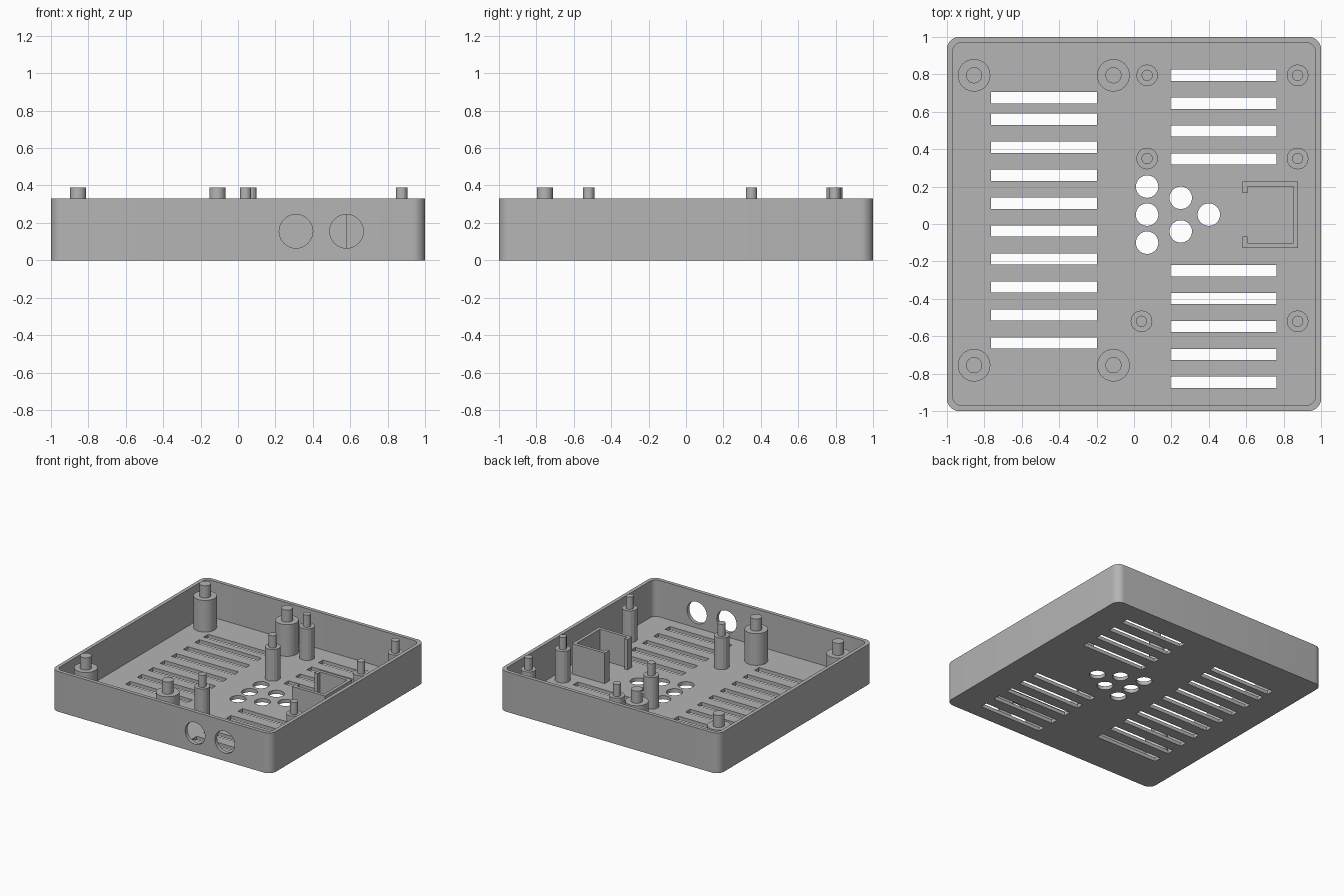
import bpy, bmesh, math
from mathutils import Matrix, Vector

old = bpy.data.objects.get("Cube")
if old:
    bpy.data.objects.remove(old, do_unlink=True)

HEIGHT, FLOOR, WALL = 0.33, 0.03, 0.03

grey = bpy.data.materials.new("plain grey plastic")
grey.use_nodes = True
grey.diffuse_color = (0.46, 0.46, 0.46, 1)
grey.node_tree.nodes["Principled BSDF"].inputs["Base Color"].default_value = (0.46, 0.46, 0.46, 1)


def finish(name, bm):
    bmesh.ops.recalc_face_normals(bm, faces=bm.faces)
    mesh = bpy.data.meshes.new(name)
    bm.to_mesh(mesh)
    bm.free()
    mesh.materials.append(grey)
    obj = bpy.data.objects.new(name, mesh)
    bpy.context.collection.objects.link(obj)
    return obj


def select(obj):
    bpy.ops.object.select_all(action='DESELECT')
    obj.select_set(True)
    bpy.context.view_layer.objects.active = obj


def smooth(obj):
    select(obj)
    bpy.ops.object.shade_smooth_by_angle(angle=math.radians(20))


def prism(bm, outline, z0, z1):
    face = bm.faces.new([bm.verts.new((x, y, z0)) for x, y in outline])
    top = bmesh.ops.extrude_face_region(bm, geom=[face], use_keep_orig=True)
    verts = [v for v in top["geom"] if isinstance(v, bmesh.types.BMVert)]
    bmesh.ops.translate(bm, verts=verts, vec=(0, 0, z1 - z0))


def rounded_square(half, radius, steps=8):
    points = []
    for corner in range(4):
        mid = math.pi / 4 + corner * math.pi / 2
        cx = math.copysign(half - radius, math.cos(mid))
        cy = math.copysign(half - radius, math.sin(mid))
        for i in range(steps + 1):
            a = corner * math.pi / 2 + i / steps * math.pi / 2
            points.append((cx + radius * math.cos(a), cy + radius * math.sin(a)))
    return points


def cylinder(bm, place, radius, depth, turn=Matrix()):
    bmesh.ops.create_cone(bm, cap_ends=True, segments=32, radius1=radius, radius2=radius,
                          depth=depth, matrix=Matrix.Translation(Vector(place)) @ turn)


def cut(target, cutter):
    mod = target.modifiers.new("cut", 'BOOLEAN')
    mod.operation, mod.solver, mod.object = 'DIFFERENCE', 'EXACT', cutter
    select(target)
    bpy.ops.object.modifier_apply(modifier=mod.name)
    bpy.data.objects.remove(cutter, do_unlink=True)


# Open tray with rounded corners
bm = bmesh.new()
prism(bm, rounded_square(1, 0.065), 0, HEIGHT)
tray = finish("tray", bm)
bm = bmesh.new()
prism(bm, rounded_square(1 - WALL, 0.05), FLOOR, HEIGHT + 0.2)
cut(tray, finish("cavity_cutter", bm))

# Vent slots, speaker holes and front wall ports
bm = bmesh.new()
left_rows = [0.675] + [0.56 - 0.1495 * i for i in range(9)]
right_rows = [0.795 - 0.149 * i for i in range(4)] + [-0.25 - 0.149 * i for i in range(5)]
for x, rows in ((-0.482, left_rows), (0.478, right_rows)):
    for y in rows:
        bmesh.ops.create_cube(bm, size=1, matrix=Matrix.Translation((x, y, 0))
                              @ Matrix.Diagonal((0.566, 0.06, 0.2, 1)))
for x, count in ((0.07, 3), (0.25, 2), (0.4, 1)):
    for i in range(count):
        cylinder(bm, (x, 0.05 + 0.15 * (1.2 if count == 2 else 1) * (i - (count - 1) / 2), 0), 0.06, 0.2)
for x in (0.31, 0.58):
    cylinder(bm, (x, -1, 0.155), 0.09, 0.2, Matrix.Rotation(math.pi / 2, 4, 'X'))
cut(tray, finish("opening_cutter", bm))
smooth(tray)


# Stepped posts with locating pins
def post(name, x, y, outer, inner, sides):
    bm = bmesh.new()
    rings = []
    for r, z in ((outer, FLOOR - 0.01), (outer, 0.29), (inner, 0.29), (inner, 0.39)):
        rings.append([bm.verts.new((x + r * math.cos(a), y + r * math.sin(a), z))
                      for a in (2 * math.pi * k / sides for k in range(sides))])
    for low, high in zip(rings, rings[1:]):
        for k in range(sides):
            n = (k + 1) % sides
            bm.faces.new((low[k], low[n], high[n], high[k]))
    bm.faces.new(rings[0])
    bm.faces.new(rings[-1])
    smooth(finish(name, bm))


for i, (x, y) in enumerate((x, y) for x in (-0.855, -0.11) for y in (0.795, -0.755)):
    post(f"large_post_{i + 1}", x, y, 0.087, 0.043, 30)
small_posts = ((0.07, 0.795), (0.875, 0.795), (0.07, 0.35), (0.875, 0.35), (0.04, -0.52), (0.875, -0.52))
for i, (x, y) in enumerate(small_posts):
    post(f"small_post_{i + 1}", x, y, 0.058, 0.03, 16)

# C-shaped holder, open toward the middle
half, t, x0, x1, lip = 0.177, 0.026, 0.58, 0.878, 0.06
upper = [(x1 - t, half - t), (x0 + t, half - t), (x0 + t, half - lip), (x0, half - lip), (x0, half), (x1, half)]
outline = upper + [(x, -y) for x, y in reversed(upper)]
bm = bmesh.new()
prism(bm, [(x, y + 0.05) for x, y in outline], FLOOR - 0.01, 0.28)
finish("module_holder", bm)
